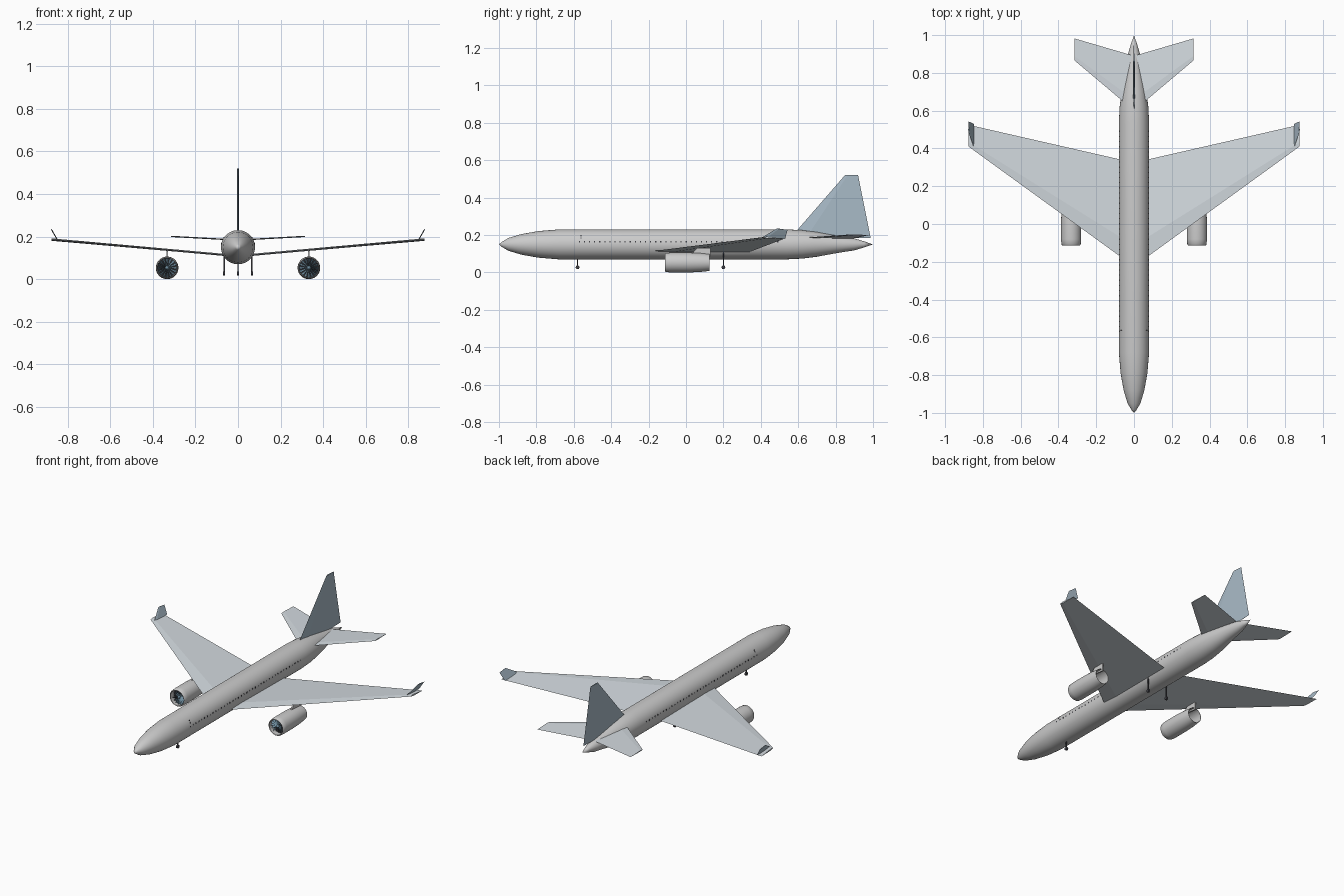
import bpy, bmesh
from math import sin, cos, pi, radians
from mathutils import Vector

if "Cube" in bpy.data.objects:
    bpy.data.objects.remove(bpy.data.objects["Cube"])


def material(name, rgb):
    m = bpy.data.materials.new(name)
    m.diffuse_color = (*rgb, 1)
    m.use_nodes = True
    m.node_tree.nodes["Principled BSDF"].inputs["Base Color"].default_value = m.diffuse_color
    return m


PANEL = material("panel_grey", (0.66, 0.71, 0.75))
FIN = material("fin_blue_grey", (0.40, 0.50, 0.58))
FAN = material("fan_blue", (0.16, 0.27, 0.35))
DARK = material("dark", (0.05, 0.05, 0.06))


def finish(name, bm, mat=None, smooth=None, mirror=False):
    bmesh.ops.recalc_face_normals(bm, faces=bm.faces)
    me = bpy.data.meshes.new(name)
    bm.to_mesh(me)
    bm.free()
    ob = bpy.data.objects.new(name, me)
    bpy.context.collection.objects.link(ob)
    if mat:
        me.materials.append(mat)
    if mirror:
        ob.modifiers.new("mirror", 'MIRROR')
    if smooth:
        bpy.ops.object.select_all(action='DESELECT')
        ob.select_set(True)
        bpy.context.view_layer.objects.active = ob
        bpy.ops.object.shade_smooth_by_angle(angle=radians(smooth))
    return ob


def lathe(bm, profile, cx, cz, n, closed=False):
    """Revolve (y, radius) points around a lengthwise axis."""
    rings = []
    for y, r in profile:
        if r == 0:
            rings.append([bm.verts.new((cx, y, cz))] * n)
        else:
            rings.append([bm.verts.new((cx + r * sin(2 * pi * i / n), y, cz + r * cos(2 * pi * i / n)))
                          for i in range(n)])
    pairs = list(zip(rings, rings[1:]))
    if closed:
        pairs.append((rings[-1], rings[0]))
    for a, b in pairs:
        for i in range(n):
            j = (i + 1) % n
            bm.faces.new(list(dict.fromkeys((a[i], a[j], b[j], b[i]))))


def surface(name, root, tip, normal, up, down, mat, mirror=True):
    """Thin tapered panel; root and tip are (leading, trailing) points."""
    bm = bmesh.new()
    normal = Vector(normal).normalized()
    ends = []
    for le, te in (root, tip):
        le, te = Vector(le), Vector(te)
        ends.append([bm.verts.new(p) for p in (
            le, le.lerp(te, 0.2) + normal * up, te, le.lerp(te, 0.2) - normal * down)])
    a, b = ends
    for i in range(4):
        j = (i + 1) % 4
        bm.faces.new((a[i], a[j], b[j], b[i]))
    bm.faces.new(a)
    bm.faces.new(b)
    return finish(name, bm, mat, mirror=mirror)


def box(bm, centre, size):
    vs = bmesh.ops.create_cube(bm, size=1)["verts"]
    bmesh.ops.scale(bm, vec=size, verts=vs)
    bmesh.ops.translate(bm, vec=centre, verts=vs)


# Fuselage
bm = bmesh.new()
lathe(bm, [(-1, 0), (-0.985, 0.013), (-0.95, 0.034), (-0.88, 0.055), (-0.79, 0.071), (-0.68, 0.08),
           (0.54, 0.08), (0.62, 0.076), (0.70, 0.066), (0.77, 0.053), (0.84, 0.041), (0.90, 0.032),
           (0.95, 0.017), (1, 0)], 0, 0.15, 48)
finish("fuselage", bm, smooth=35)

# Wings, winglets and tail surfaces
surface("wings", ((0, -0.225, 0.108), (0, 0.325, 0.104)), ((0.876, 0.41, 0.187), (0.876, 0.525, 0.18)),
        (0, 0, 1), 0.006, 0.004, PANEL)
surface("winglets", ((0.848, 0.405, 0.186), (0.848, 0.53, 0.18)), ((0.876, 0.485, 0.235), (0.876, 0.543, 0.228)),
        (-0.88, 0, 0.48), 0.002, 0.002, FIN)
surface("tailplanes", ((0, 0.60, 0.184), (0, 0.89, 0.181)), ((0.314, 0.865, 0.201), (0.314, 0.982, 0.2)),
        (0, 0, 1), 0.003, 0.003, PANEL)
surface("tail_fin", ((0, 0.55, 0.175), (0, 0.987, 0.185)), ((0, 0.85, 0.52), (0, 0.92, 0.52)),
        (1, 0, 0), 0.004, 0.004, FIN, mirror=False)

# Engine nacelles: hollow shells
EX, EZ = 0.333, 0.053
bm = bmesh.new()
lathe(bm, [(-0.113, 0.047), (-0.108, 0.051), (-0.08, 0.053), (0.02, 0.053), (0.08, 0.05), (0.125, 0.045),
           (0.124, 0.043), (0.02, 0.048), (-0.09, 0.046), (-0.11, 0.045)], EX, EZ, 40, closed=True)
finish("engine_nacelles", bm, smooth=35, mirror=True)

# Fan back plates
bm = bmesh.new()
lathe(bm, [(-0.075, 0), (-0.075, 0.0465), (-0.07, 0.0465), (-0.07, 0)], EX, EZ, 40)
finish("fan_plates", bm, DARK, mirror=True)

# Fan spinners and twisted blades
bm = bmesh.new()
lathe(bm, [(-0.108, 0), (-0.10, 0.006), (-0.076, 0.011)], EX, EZ, 24)
finish("fan_spinners", bm, FAN, smooth=40, mirror=True)
bm = bmesh.new()
BLADES = 16
for k in range(BLADES):
    a = 2 * pi * k / BLADES
    pts = []
    for r, da, y in ((0.009, -0.15, -0.095), (0.0455, -0.13, -0.095), (0.0455, 0.13, -0.079), (0.009, 0.15, -0.079)):
        pts.append(bm.verts.new((EX + r * sin(a + da), y, EZ + r * cos(a + da))))
    bm.faces.new(pts)
finish("fan_blades", bm, FAN, mirror=True)

# Pylons joining nacelles to wings
bm = bmesh.new()
prof = [(0.03, 0.098), (0.06, 0.132), (0.13, 0.132), (0.13, 0.085)]
sides = [[bm.verts.new((EX + dx, y, z)) for y, z in prof] for dx in (-0.004, 0.004)]
for s in sides:
    bm.faces.new(s)
for i in range(4):
    j = (i + 1) % 4
    bm.faces.new((sides[0][i], sides[0][j], sides[1][j], sides[1][i]))
finish("engine_pylons", bm, mirror=True)

# Landing gear: strut and wheel
for name, x, y, top in (("nose_gear", 0, -0.58, 0.08), ("left_gear", -0.065, 0.2, 0.12), ("right_gear", 0.065, 0.2, 0.12)):
    bm = bmesh.new()
    box(bm, (x, y, (top + 0.028) / 2), (0.006, 0.006, top - 0.028))
    n, r, w = 20, 0.01, 0.005
    rings = [[bm.verts.new((x + dx, y + r * cos(2 * pi * i / n), 0.027 + r * sin(2 * pi * i / n)))
              for i in range(n)] for dx in (-w, w)]
    for ring in rings:
        bm.faces.new(ring)
    for i in range(n):
        j = (i + 1) % n
        bm.faces.new((rings[0][i], rings[0][j], rings[1][j], rings[1][i]))
    finish(name, bm, DARK)

# Cabin windows and forward door marks
bm = bmesh.new()
for i in range(40):
    box(bm, (0.0785, -0.57 + i * 0.0272, 0.165), (0.002, 0.006, 0.008))
for z in (0.185, 0.195):
    box(bm, ((0.08 ** 2 - (z - 0.15) ** 2) ** 0.5, -0.562, z), (0.003, 0.004, 0.006))
finish("cabin_windows", bm, DARK, mirror=True)
